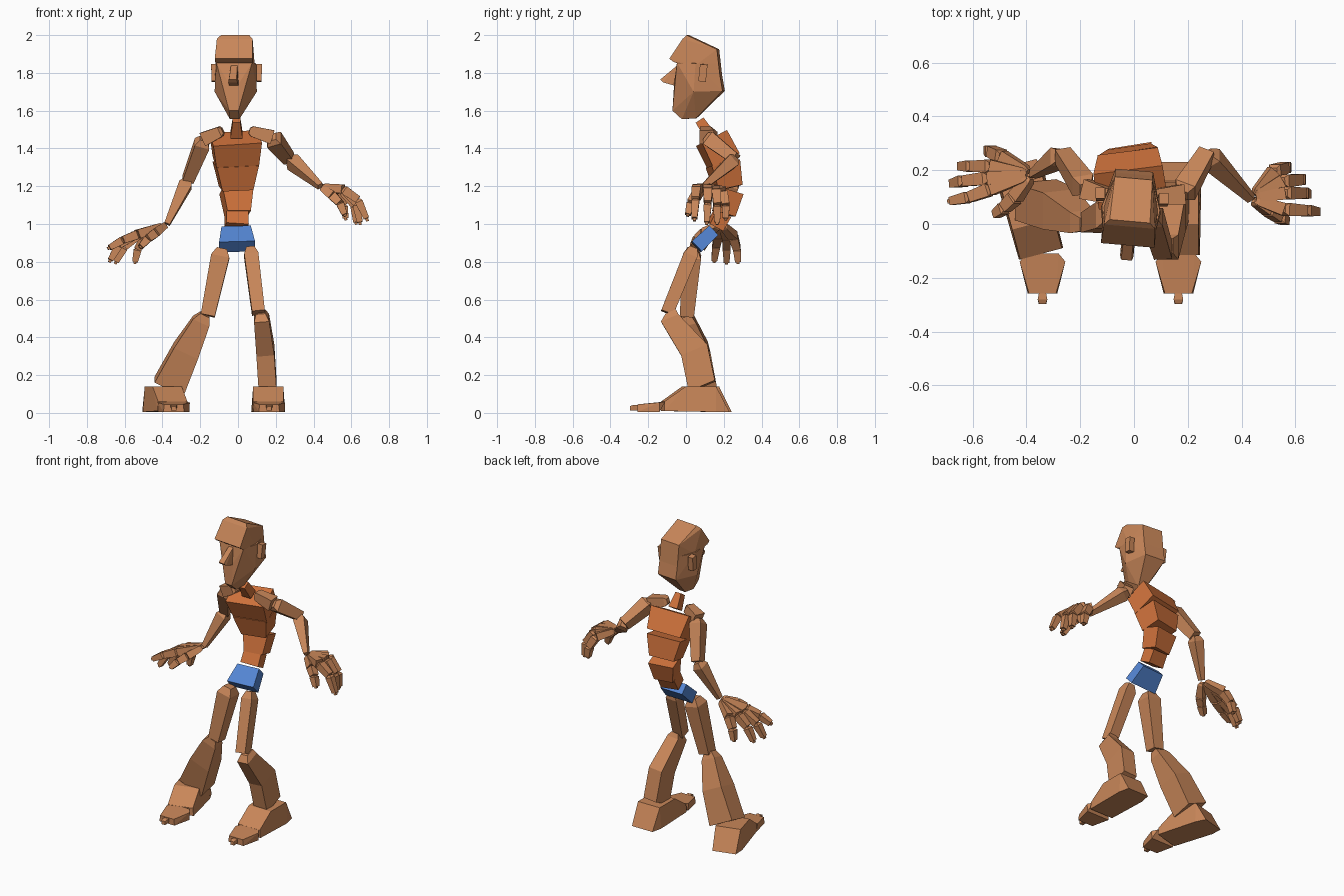
import bpy, bmesh, math
from mathutils import Vector, Matrix

cube = bpy.data.objects.get("Cube")
if cube:
    bpy.data.objects.remove(cube, do_unlink=True)


def material(name, color):
    mat = bpy.data.materials.new(name)
    mat.use_nodes = True
    mat.diffuse_color = color
    mat.node_tree.nodes["Principled BSDF"].inputs["Base Color"].default_value = color
    return mat


TAN = material("tan", (0.58, 0.24, 0.10, 1))
ORANGE = material("orange", (0.63, 0.17, 0.045, 1))
BLUE = material("blue", (0.09, 0.24, 0.66, 1))


def finish(name, bm, mat):
    bmesh.ops.recalc_face_normals(bm, faces=bm.faces)
    mesh = bpy.data.meshes.new(name)
    bm.to_mesh(mesh)
    bm.free()
    mesh.materials.append(mat)
    obj = bpy.data.objects.new(name, mesh)
    bpy.context.collection.objects.link(obj)
    return obj


def loft(name, rings, mat=TAN, side=(1, 0, 0)):
    """Four-sided solid through (centre, width, depth) sections."""
    axis = (Vector(rings[-1][0]) - Vector(rings[0][0])).normalized()
    u = Vector(side)
    u = (u - axis * u.dot(axis)).normalized()
    v = axis.cross(u)
    bm = bmesh.new()
    loops = []
    for c, w, d in rings:
        loops.append([bm.verts.new(Vector(c) + u * w * i / 2 + v * d * j / 2)
                      for i, j in ((-1, -1), (1, -1), (1, 1), (-1, 1))])
    for low, high in zip(loops, loops[1:]):
        for k in range(4):
            n = (k + 1) % 4
            bm.faces.new((low[k], low[n], high[n], high[k]))
    bm.faces.new(loops[0][::-1])
    bm.faces.new(loops[-1])
    return finish(name, bm, mat)


def bone(name, a, b, wa, wb, side=(1, 0, 0), mat=TAN):
    """Tapered limb segment with a chamfered joint end."""
    a, b = Vector(a), Vector(b)
    loft(name, [(a, wa * .55, wa * .55), (a.lerp(b, .12), wa, wa), (b, wb, wb)], mat, side)


def hull(name, points, place, mat=TAN):
    """Convex solid mirrored across its own centre plane."""
    bm = bmesh.new()
    for x, y, z in points:
        for s in ((1, -1) if x else (1,)):
            bm.verts.new((s * x, y, z))
    res = bmesh.ops.convex_hull(bm, input=bm.verts)
    loose = [g for g in res["geom_interior"] if isinstance(g, bmesh.types.BMVert)]
    bmesh.ops.delete(bm, geom=loose, context='VERTS')
    bmesh.ops.dissolve_limit(bm, angle_limit=0.03, verts=bm.verts, edges=bm.edges)
    bm.transform(place)
    return finish(name, bm, mat)


# Head
head = (Matrix.Translation((-.012, .05, 0)) @ Matrix.Rotation(math.radians(-5), 4, 'Z')
        @ Matrix.Translation((0, -.05, 0)))
hull("skull", [(.075, .01, 2.0), (.095, -.01, 1.98), (.1, -.08, 1.875), (.1, -.06, 1.86),
               (.07, .17, 1.925), (.1, .06, 1.84), (.07, .19, 1.75)], head)
hull("face", [(.095, -.04, 1.855), (.112, .05, 1.7), (.108, .06, 1.85), (.03, -.06, 1.75),
              (.025, -.07, 1.6), (.025, -.02, 1.555), (.022, .055, 1.56), (.07, .2, 1.705),
              (.07, .175, 1.85)], head)
hull("nose", [(.017, -.045, 1.84), (.02, -.135, 1.765), (.025, -.12, 1.75), (.025, -.05, 1.73)],
     head)
for label, s in (("left", 1), ("right", -1)):
    loft(label + "_ear", [(head @ Vector((s * .115, .095, 1.755)), .035, .04),
                          (head @ Vector((s * .118, .105, 1.845)), .035, .04)])
loft("neck", [((-.008, .125, 1.47), .065, .06), ((-.008, .072, 1.55), .04, .05)], ORANGE)

# Torso stack
turn = (1, .16, 0)
loft("chest", [((-.012, .135, 1.455), .26, .15), ((-.012, .2, 1.33), .225, .16)], ORANGE, turn)
loft("ribs", [((-.012, .195, 1.32), .225, .155), ((-.01, .225, 1.19), .165, .13)], ORANGE, turn)
loft("belly", [((-.008, .235, 1.175), .165, .12), ((-.002, .2, 1.055), .125, .11)], ORANGE, turn)
loft("waist", [((-.008, .195, 1.06), .115, .085), ((-.008, .155, .985), .12, .08)], ORANGE, turn)
loft("pelvis", [((-.01, .145, .965), .155, .068), ((-.005, .055, .88), .19, .075)], BLUE)

# Arms: collar, shoulder, elbow, wrist
arms = {
    "left": [(.06, .1, 1.495), (.18, .11, 1.46), (.27, .26, 1.345), (.435, .095, 1.2)],
    "right": [(-.08, .1, 1.495), (-.18, .13, 1.45), (-.265, .255, 1.235), (-.375, .185, 1.0)],
}
for label, (collar, shoulder, elbow, wrist) in arms.items():
    bone(label + "_collar", collar, shoulder, .055, .075, (0, 1, 0))
    bone(label + "_upper_arm", shoulder, elbow, .08, .06)
    bone(label + "_forearm", elbow, wrist, .07, .03)

# Fingers: knuckle, middle joint, tip
fingers = {
    "left": {
        "index": [(.555, .055, 1.185), (.635, .05, 1.13), (.68, .045, 1.03)],
        "middle": [(.56, .115, 1.185), (.625, .115, 1.11), (.645, .11, 1.01)],
        "ring": [(.55, .16, 1.18), (.615, .165, 1.1), (.625, .165, 1.01)],
        "little": [(.52, .195, 1.17), (.56, .21, 1.1), (.57, .21, 1.03)],
        "thumb": [(.5, .055, 1.15), (.54, .025, 1.11), (.565, .01, 1.05)],
    },
    "right": {
        "index": [(-.53, .13, .945), (-.61, .1, .915), (-.68, .085, .875)],
        "middle": [(-.54, .17, .945), (-.63, .16, .89), (-.675, .15, .81)],
        "ring": [(-.53, .215, .94), (-.6, .215, .88), (-.645, .215, .8)],
        "little": [(-.49, .25, .935), (-.53, .27, .87), (-.545, .275, .8)],
        "thumb": [(-.44, .1, .95), (-.48, .06, .92), (-.515, .035, .88)],
    },
}
for label, digits in fingers.items():
    wrist = Vector(arms[label][3])
    for finger, (knuckle, middle, tip) in digits.items():
        name = f"{label}_{finger}_"
        knuckle, middle, tip = Vector(knuckle), Vector(middle), Vector(tip)
        start = wrist.lerp(knuckle, .15)
        across = (0, 1, 0)
        bone(name + "palm_bone", start, knuckle, .035, .048, across)
        bone(name + "first_joint", knuckle, middle, .048, .04, across)
        bone(name + "second_joint", middle, tip, .042, .03, across)
        bone(name + "nail", tip, tip + (tip - middle) * .15, .018, .014, across)

# Legs
bone("left_thigh", (.065, .04, .875), (.108, -.1, .53), .075, .068)
bone("right_thigh", (-.085, .035, .87), (-.16, .005, .515), .098, .075)
loft("left_shin", [((.12, -.08, .535), .05, .06), ((.125, -.085, .5), .08, .1),
                   ((.145, .045, .33), .095, .15), ((.157, .085, .14), .095, .15)])
loft("right_shin", [((-.175, .0, .52), .055, .05), ((-.195, .01, .485), .095, .08),
                    ((-.275, .055, .33), .14, .14), ((-.365, .09, .14), .17, .14)])

# Feet
feet = {"left": (.16, 0, 0), "right": (-.375, 0, 15)}
for label, (x, y, angle) in feet.items():
    place = Matrix.Translation((x, y, 0)) @ Matrix.Rotation(math.radians(angle), 4, 'Z')
    hull(label + "_foot", [(.09, .16, .005), (.075, .23, .005), (.08, .0, .14), (.08, .16, .14),
                           (.08, -.115, .06), (.085, -.115, .01)], place)
    toe_x = .165 if label == "left" else -.34
    flat = Matrix.Translation((toe_x, 0, 0))
    hull(label + "_toe", [(.06, -.11, .06), (.085, -.14, .055), (.082, -.14, .005),
                          (.05, -.258, .045), (.055, -.258, .005)], flat)
    hull(label + "_toe_nail", [(.012, -.25, .04), (.018, -.28, .042), (.012, -.297, .035),
                               (.014, -.297, .012), (.012, -.25, .012)], flat)
